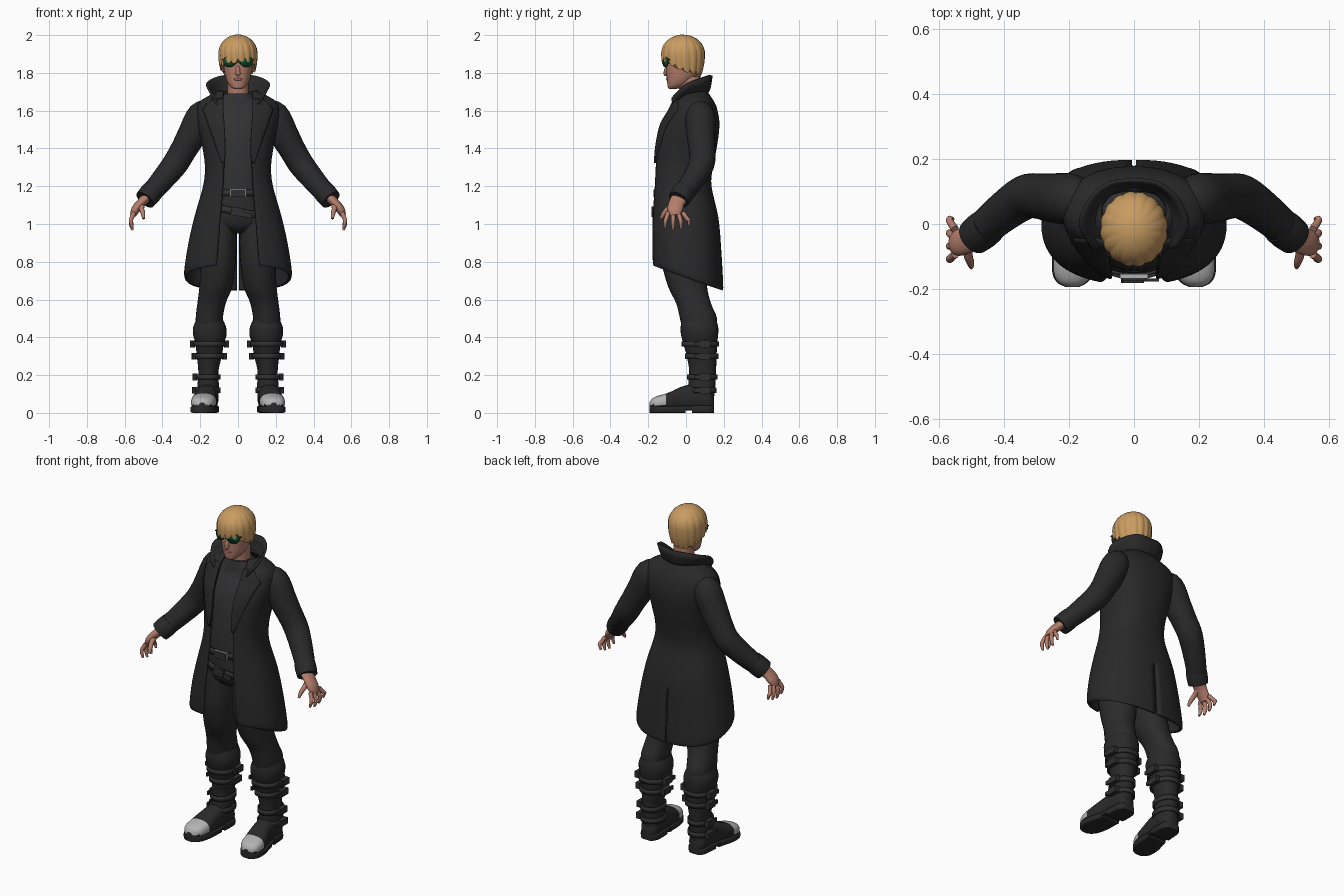
import bpy, bmesh, math
from mathutils import Vector, Matrix

if "Cube" in bpy.data.objects:
    bpy.data.objects.remove(bpy.data.objects["Cube"])


def material(name, r, g, b):
    m = bpy.data.materials.new(name)
    m.use_nodes = True
    m.diffuse_color = (r, g, b, 1)
    m.node_tree.nodes["Principled BSDF"].inputs["Base Color"].default_value = (r, g, b, 1)
    return m


COAT = material("coat black", .022, .022, .022)
SHIRT = material("shirt charcoal", .031, .031, .033)
CLOTH = material("trouser black", .024, .024, .025)
BOOT = material("boot leather", .022, .022, .022)
METAL = material("dark buckle", .03, .03, .03)
SILVER = material("silver", .45, .45, .45)
SKIN = material("skin", .46, .21, .15)
LIP = material("lip", .36, .14, .11)
HAIR = material("blond hair", .58, .33, .12)
LENS = material("green lens", .006, .09, .03)


def finish(name, bm, mats, mirror=False, thick=0, rule=None):
    """Turn a bmesh into a smooth object, optionally mirrored and thickened."""
    bmesh.ops.recalc_face_normals(bm, faces=bm.faces)
    me = bpy.data.meshes.new(name)
    bm.to_mesh(me)
    bm.free()
    ob = bpy.data.objects.new(name, me)
    bpy.context.collection.objects.link(ob)
    for m in mats if isinstance(mats, list) else [mats]:
        me.materials.append(m)
    if rule:
        for p in me.polygons:
            p.material_index = rule(p.center)
    bpy.ops.object.select_all(action='DESELECT')
    ob.select_set(True)
    bpy.context.view_layer.objects.active = ob
    bpy.ops.object.shade_smooth_by_angle(angle=math.radians(50))
    if mirror:
        ob.modifiers.new("Mirror", 'MIRROR')
    if thick:
        s = ob.modifiers.new("Solidify", 'SOLIDIFY')
        s.thickness, s.offset = thick, 0
    return ob


def skin(name, rows, mats, closed=True, caps=True, **kw):
    """Bridge rows of points into a surface."""
    bm = bmesh.new()
    vs = [[bm.verts.new(p) for p in r] for r in rows]
    n = len(rows[0])
    for a, b in zip(vs, vs[1:]):
        for i in range(n if closed else n - 1):
            j = (i + 1) % n
            bm.faces.new((a[i], a[j], b[j], b[i]))
    if closed and caps:
        bm.faces.new(vs[0])
        bm.faces.new(vs[-1])
    return finish(name, bm, mats, **kw)


def smooth(keys, n=4):
    """Resample key tuples with a Catmull-Rom spline."""
    k = [Vector(v) for v in keys]
    k = [k[0]] + k + [k[-1]]
    out = []
    for a, b, c, d in zip(k, k[1:], k[2:], k[3:]):
        for i in range(n):
            t = i / n
            out.append(b + (c - a) * (t / 2) + (a * 2 - b * 5 + c * 4 - d) * (t * t / 2)
                       + (b * 3 - a - c * 3 + d) * (t ** 3 / 2))
    return out + [k[-1]]


def power(v, p):
    return math.copysign(abs(v) ** (2 / p), v)


def ring(cx, cy, z, rx, ry, p=2.2, n=28, tilt=0):
    pts = []
    for i in range(n):
        a = math.tau * i / n
        x = cx + rx * power(math.cos(a), p)
        pts.append((x, cy + ry * power(math.sin(a), p), z + tilt * x))
    return pts


def loft(name, keys, mat, **kw):
    return skin(name, [ring(*k) for k in smooth(keys)], mat, **kw)


def tube(name, keys, mat, n=20, wide=1, **kw):
    """Round limb along (x, y, z, radius) keys."""
    ks = smooth(keys)
    rows = []
    for i, k in enumerate(ks):
        d = (ks[min(i + 1, len(ks) - 1)].xyz - ks[max(i - 1, 0)].xyz).normalized()
        u = (Vector((0, 1, 0)) - d * d.y).normalized()
        w = d.cross(u)
        rows.append([k.xyz + (u * math.cos(a) * wide + w * math.sin(a)) * k[3]
                     for a in (math.tau * j / n for j in range(n))])
    return skin(name, rows, mat, mirror=True, **kw)


def box(name, loc, size, mat, turn=0, axis='Y', mirror=False):
    bm = bmesh.new()
    bmesh.ops.create_cube(bm, size=1, matrix=Matrix.Translation(loc)
                          @ Matrix.Rotation(turn, 4, axis) @ Matrix.Diagonal((*size, 1)))
    return finish(name, bm, mat, mirror=mirror)


def ball(name, loc, size, mat, mirror=False, turn=0):
    bm = bmesh.new()
    bmesh.ops.create_uvsphere(bm, u_segments=16, v_segments=10, radius=1, matrix=Matrix.Translation(loc)
                              @ Matrix.Rotation(turn, 4, 'X') @ Matrix.Diagonal((*size, 1)))
    return finish(name, bm, mat, mirror=mirror)


# Long coat: height, half width, front, back, half opening
P = 2.4
coat = smooth([(1.7, .10, -.02, .105, .075), (1.665, .165, -.045, .13, .08), (1.64, .2, -.065, .145, .08),
               (1.6, .212, -.085, .16, .08), (1.52, .203, -.13, .17, .075), (1.4, .18, -.155, .155, .07),
               (1.3, .168, -.163, .135, .075), (1.2, .178, -.168, .128, .08), (1.05, .22, -.176, .165, .09),
               (.9, .255, -.18, .18, .1), (.75, .278, -.178, .19, .11), (.72, .27, -.175, .188, .115)])
rows = []
for z, hw, yf, yb, gap in coat:
    slit = .006 if z < .98 else 0
    t0 = math.asin((gap / hw) ** (P / 2))
    t1 = math.pi - math.asin((slit / hw) ** (P / 2))
    tilt = .37 * min(1, max(0, (1.2 - z) / .45))
    row = []
    for i in range(33):
        t = t0 + (t1 - t0) * i / 32
        y = (yf + yb) / 2 - (yb - yf) / 2 * power(math.cos(t), P)
        row.append((hw * max(0, math.sin(t)) ** (2 / P), y, z - tilt * y))
    rows.append(row)
skin("long_coat", rows, COAT, closed=False, mirror=True, thick=.014)


def lerp_at(keys, z):
    for a, b in zip(keys, keys[1:]):
        if b[0] <= z <= a[0]:
            return Vector(a).lerp(Vector(b), (a[0] - z) / (a[0] - b[0]))
    return Vector(keys[-1])


# Lapels lying on the coat front
rows = []
edge = [(1.665, .13), (1.61, .19), (1.46, .135), (1.32, .088)]
for i in range(19):
    z = 1.662 - .34 * i / 18
    _, hw, yf, yb, gap = lerp_at(coat, z)
    row = []
    for j in range(9):
        x = gap - .003 + (lerp_at(edge, z)[1] - gap) * j / 8
        row.append((x, (yf + yb) / 2 - (yb - yf) / 2 * (1 - (x / hw) ** P) ** (1 / P) - .011, z))
    rows.append(row)
skin("lapels", rows, COAT, closed=False, mirror=True, thick=.01)

# Standing flared collar
low = smooth([(.08, -.075, 1.62), (.1, -.02, 1.675), (.1, .05, 1.69), (.06, .1, 1.7), (0, .115, 1.7)])
top = smooth([(.125, -.075, 1.67), (.165, -.005, 1.737), (.135, .075, 1.77), (.075, .125, 1.787), (0, .135, 1.785)])
rows = [[a.lerp(b, t) - Vector((0, 0, .02 * math.sin(math.pi * t))) for a, b in zip(low, top)]
        for t in (0, .25, .5, .75, 1)]
skin("collar", rows, COAT, closed=False, mirror=True, thick=.012)

# Sleeves and cuffs
tube("sleeves", [(.14, .065, 1.6, .05), (.19, .075, 1.575, .078), (.245, .08, 1.47, .076), (.29, .085, 1.39, .07),
                 (.335, .082, 1.315, .068), (.41, .03, 1.222, .06), (.485, -.035, 1.135, .052)], COAT, n=24)
tube("cuffs", [(.446, -.003, 1.182, .057), (.468, -.021, 1.156, .059), (.492, -.04, 1.128, .056)], COAT, n=24)

# Hands
tube("palms", [(.478, -.03, 1.145, .026), (.515, -.05, 1.11, .024), (.543, -.058, 1.075, .023),
               (.556, -.058, 1.045, .016)], SKIN, wide=1.75)
for i, name in enumerate(("index", "middle", "ring", "little")):
    y, f = -.094 + .026 * i, -.012 + .012 * i
    drop = (.012, 0, .006, .024)[i]
    tube(name + "_fingers", [(.55, y, 1.06, .012), (.566, y + f, 1.025, .0115), (.566, y + f * 1.3, .995 + drop, .0105),
                             (.558, y + f * 1.3, .967 + drop, .006)], SKIN, n=10)
tube("thumbs", [(.51, -.06, 1.105, .017), (.51, -.095, 1.08, .014), (.503, -.118, 1.055, .012),
                (.5, -.133, 1.028, .007)], SKIN, n=10)

# Shirt
loft("shirt", [(0, .02, 1.69, .072, .062), (0, .03, 1.665, .095, .078), (0, .04, 1.61, .15, .1), (0, .02, 1.52, .165, .13),
               (0, .0, 1.4, .155, .135), (0, -.015, 1.25, .145, .13), (0, -.015, 1.08, .15, .125)], SHIRT)

# Trousers
loft("trouser_hips", [(0, -.02, 1.16, .145, .128), (0, -.015, 1.06, .155, .138), (0, -.01, .99, .15, .125),
                      (0, -.01, .95, .09, .08)], CLOTH)
loft("trouser_legs", [(.085, -.015, 1.03, .07, .115), (.094, -.015, .92, .086, .12), (.105, -.012, .8, .093, .118),
                      (.117, .008, .67, .087, .103), (.14, .04, .58, .075, .092), (.152, .066, .5, .072, .098),
                      (.15, .07, .42, .07, .085)], CLOTH, mirror=True)

# Belts and buckles
for name, z, ry, tilt in (("waist_belt", 1.165, .136, 0), ("slung_belt", 1.065, .145, -.18)):
    skin(name, [ring(0, -.02, z + h, .165, ry, tilt=tilt) for h in (-.018, .018)], METAL, caps=False, thick=.01)
box("waist_buckle", (0, -.162, 1.165), (.085, .012, .045), SILVER)
box("waist_buckle_plate", (0, -.167, 1.162), (.075, .012, .04), METAL)
box("slung_buckle", (-.005, -.175, 1.065), (.065, .014, .045), METAL, turn=.15)
box("slung_belt_end", (.035, -.172, 1.05), (.08, .01, .025), METAL, turn=.2)

# Boots: shaft, straps with buckles, foot with metal toe, soles
shaft = [(.15, .07, .49, .072, .092), (.15, .071, .45, .088, .1), (.149, .072, .41, .088, .098),
         (.15, .075, .37, .076, .09), (.152, .083, .3, .066, .079), (.157, .088, .22, .053, .071),
         (.158, .083, .14, .057, .072), (.16, .078, .06, .056, .068)]
loft("boot_shafts", shaft, BOOT, mirror=True)
by_height = [(k[2], k[0], k[1], k[3], k[4]) for k in shaft]
for i, z in enumerate((.365, .3, .19, .12)):
    _, cx, cy, rx, ry = lerp_at(by_height, z)
    skin("boot_strap_%d" % (i + 1), [ring(cx, cy, z + h, rx + .006, ry + .006) for h in (-.014, .014)],
         METAL, caps=False, thick=.008, mirror=True)
    for side, y in ((1, .1), (-1, .09)):
        if side > 0 or i < 2:
            box("boot_buckle_%d_%s" % (i + 1, "outer" if side > 0 else "inner"),
                (cx + side * (rx + .015), y, z), (.026, .06, .036), METAL, mirror=True)
            box("buckle_tab_%d_%s" % (i + 1, "outer" if side > 0 else "inner"),
                (cx + side * (rx + .02), y - .04, z), (.012, .035, .022), METAL, mirror=True)

# y, centre x, half width, top height
foot = smooth([(.148, .16, .03, .08), (.12, .16, .052, .12), (.05, .162, .057, .15), (-.02, .169, .058, .14),
               (-.09, .18, .066, .108), (-.15, .187, .06, .09), (-.18, .19, .042, .075), (-.193, .19, .018, .055)])


def shoe(name, lo, hi, floor, top, grow, mats, p, **kw):
    rows = []
    for y, cx, hw, h in foot:
        if lo <= y <= hi:
            h = min(h, top)
            rows.append([(cx + (hw + grow) * power(math.cos(a), p), y,
                          (floor + h) / 2 + (h - floor) / 2 * power(math.sin(a), p))
                         for a in (math.tau * j / 28 for j in range(28))])
    skin(name, rows, mats, mirror=True, **kw)


shoe("boot_feet", -1, 1, .012, 1, 0, [BOOT, SILVER], 2.5, rule=lambda c: int(c.y < -.105 and c.z > .042))
shoe("boot_soles", -1, -.0, 0, .036, .004, BOOT, 7)
shoe("boot_heels", .03, 1, 0, .04, .004, BOOT, 7)
shoe("boot_arches", -.02, .06, .014, .036, .002, BOOT, 7)

# Neck and head
loft("neck", [(0, .03, 1.64, .062, .06), (0, .022, 1.7, .056, .056), (0, .015, 1.78, .055, .06)], SKIN)
loft("head", [(0, -.07, 1.715, .018, .018), (0, -.06, 1.722, .034, .036), (0, -.042, 1.742, .052, .057),
              (0, -.025, 1.775, .066, .077), (0, -.016, 1.82, .075, .089), (0, -.012, 1.88, .08, .094),
              (0, -.012, 1.94, .075, .085), (0, -.012, 1.975, .045, .05)], SKIN)
ball("nose", (0, -.103, 1.812), (.012, .014, .03), SKIN, turn=-.25)
ball("nose_tip", (0, -.108, 1.797), (.015, .011, .01), SKIN)
ball("lips", (0, -.099, 1.766), (.023, .006, .007), LIP)
ball("ears", (.08, .0, 1.835), (.01, .02, .03), SKIN, mirror=True)

# Layered hair cap with ridged locks and a ragged edge
rows = []
for i in range(1, 15):
    v = i / 14
    row = []
    for j in range(144):
        a = math.tau * j / 144
        lock = abs(math.sin(8 * a + 1.3 * (1 - v)))
        zb = 1.837 + .04 * math.cos(a) + .007 * math.sin(3 * a) - .02 * lock
        z = zb + (2 - zb) * math.cos(v * math.pi / 2)
        d = (z - 1.905) / .095
        r = math.sqrt(max(0, 1 - d * d)) if d > 0 else 1 - .12 * d * d
        r *= .955 + .06 * lock * v
        row.append((.102 * r * math.sin(a), -.015 - .114 * r * math.cos(a), z))
    rows.append(row)
skin("hair", rows, HAIR, thick=.006)

# Sunglasses
for name, grow, y, mat in (("glasses_frames", .003, -.119, METAL), ("glasses_lenses", 0, -.122, LENS)):
    bm = bmesh.new()
    pts = []
    for i in range(24):
        a = math.tau * i / 24
        x = .041 + (.034 + grow) * math.cos(a) - .006 * math.sin(a)
        pts.append(bm.verts.new((x, y + 4 * x * x, 1.864 + (.031 + grow) * math.sin(a))))
    bm.faces.new(pts)
    finish(name, bm, mat, mirror=True, thick=.005)
box("glasses_bridge", (0, -.12, 1.875), (.024, .005, .005), METAL)
box("glasses_arms", (.082, -.045, 1.87), (.004, .11, .006), METAL, mirror=True)
